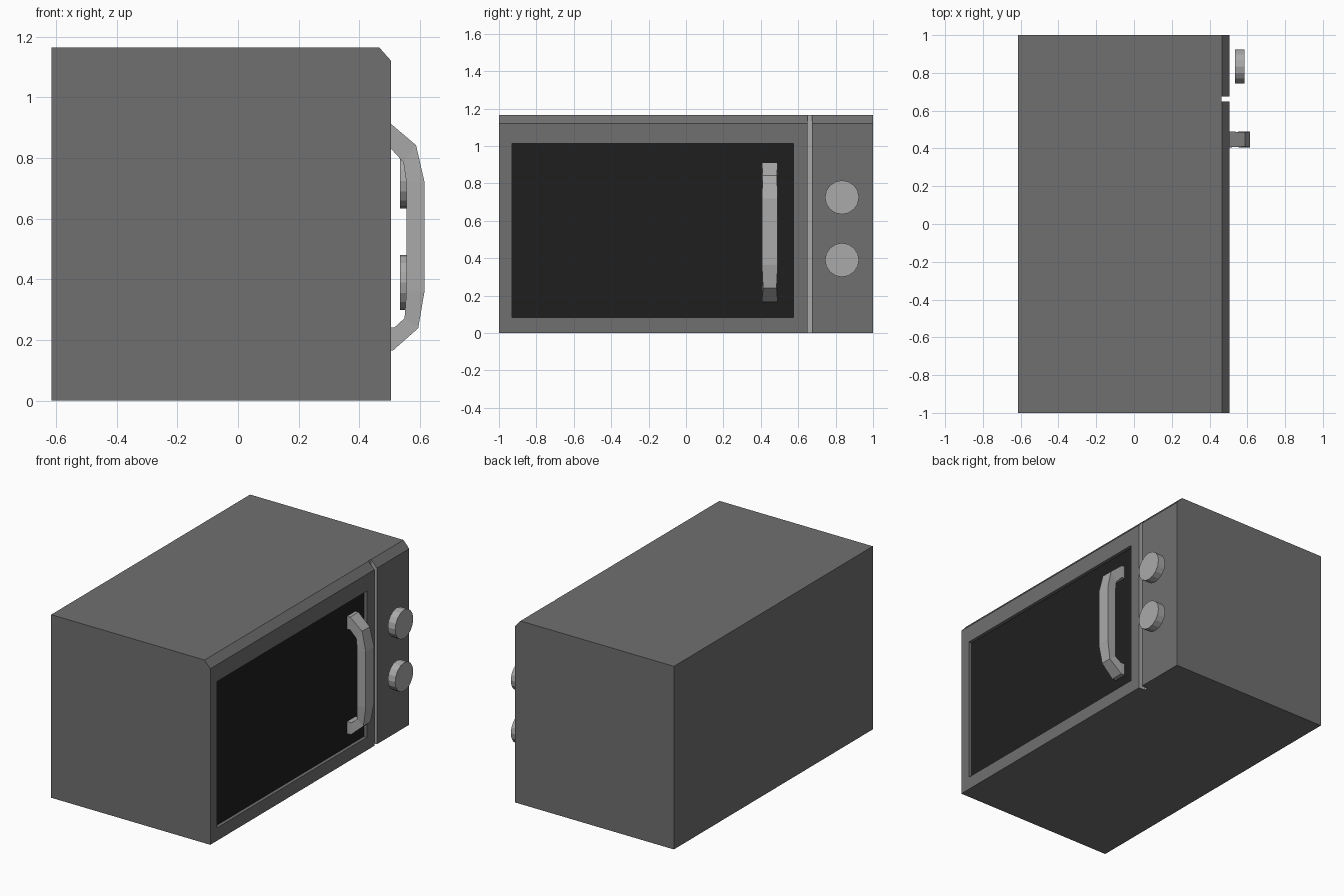
import bpy, bmesh
from math import pi
from mathutils import Matrix, Vector

if "Cube" in bpy.data.objects:
    bpy.data.objects.remove(bpy.data.objects["Cube"])


def material(name, value):
    m = bpy.data.materials.new(name)
    m.diffuse_color = (value, value, value, 1)
    m.use_nodes = True
    m.node_tree.nodes["Principled BSDF"].inputs["Base Color"].default_value = m.diffuse_color
    return m


CASE = material("case_grey", 0.162)
GLASS = material("dark_glass", 0.0137)
TRIM = material("light_trim", 0.40)


def finish(name, bm, mat):
    bmesh.ops.recalc_face_normals(bm, faces=bm.faces)
    mesh = bpy.data.meshes.new(name)
    bm.to_mesh(mesh)
    bm.free()
    obj = bpy.data.objects.new(name, mesh)
    bpy.context.collection.objects.link(obj)
    mesh.materials.append(mat)
    return obj


def box(name, lo, hi, mat):
    lo, hi = Vector(lo), Vector(hi)
    bm = bmesh.new()
    m = Matrix.Translation((lo + hi) / 2) @ Matrix.Diagonal((*(hi - lo), 1))
    bmesh.ops.create_cube(bm, size=1, matrix=m)
    return finish(name, bm, mat)


def cut(target, cutter):
    mod = target.modifiers.new(cutter.name, 'BOOLEAN')
    mod.operation = 'DIFFERENCE'
    mod.solver = 'EXACT'
    mod.material_mode = 'TRANSFER'
    mod.object = cutter
    cutter.hide_render = True
    cutter.hide_viewport = True
    cutter.display_type = 'WIRE'


# Case: side profile with a chamfered top front edge, extruded across the width
profile = [(-0.615, 0), (0.505, 0), (0.505, 1.12), (0.465, 1.165), (-0.615, 1.165)]
bm = bmesh.new()
face = bm.faces.new([bm.verts.new((x, -1, z)) for x, z in profile])
side = bmesh.ops.extrude_face_region(bm, geom=[face])
bmesh.ops.translate(bm, vec=(0, 2, 0),
                    verts=[v for v in side["geom"] if isinstance(v, bmesh.types.BMVert)])
case = finish("case", bm, CASE)

# Door window recess and the light gap between door and control panel
cut(case, box("window_cutter", (0.475, -0.93, 0.082), (0.6, 0.575, 1.013), CASE))
cut(case, box("gap_cutter", (0.462, 0.649, -0.1), (0.6, 0.675, 1.3), TRIM))
box("window_glass", (0.475, -0.93, 0.082), (0.484, 0.575, 1.013), GLASS)

# Control knobs
for name, z in (("upper_knob", 0.725), ("lower_knob", 0.39)):
    bm = bmesh.new()
    m = Matrix.Translation((0.56, 0.834, z)) @ Matrix.Rotation(pi / 2, 4, 'Y')
    bmesh.ops.create_cone(bm, cap_ends=True, segments=16, radius1=0.091,
                          radius2=0.091, depth=0.052, matrix=m)
    finish(name, bm, TRIM)

# Door handle: outer (x, z), inner (x, z) and half width at each station
stations = [
    ((0.482, 0.912), (0.482, 0.83), 0.042),
    ((0.505, 0.912), (0.505, 0.83), 0.042),
    ((0.587, 0.842), (0.545, 0.786), 0.038),
    ((0.615, 0.72), (0.555, 0.72), 0.042),
    ((0.615, 0.362), (0.555, 0.36), 0.042),
    ((0.594, 0.239), (0.549, 0.272), 0.036),
    ((0.510, 0.165), (0.516, 0.242), 0.042),
    ((0.482, 0.165), (0.482, 0.242), 0.042),
]
bm = bmesh.new()
rings = []
for (xo, zo), (xi, zi), w in stations:
    rings.append([bm.verts.new(p) for p in (
        (xo, 0.448 - w, zo), (xo, 0.448 + w, zo),
        (xi, 0.448 + w, zi), (xi, 0.448 - w, zi))])
for a, b in zip(rings, rings[1:]):
    for i in range(4):
        j = (i + 1) % 4
        bm.faces.new((a[i], a[j], b[j], b[i]))
bm.faces.new(rings[0])
bm.faces.new(rings[-1])
finish("door_handle", bm, TRIM)
